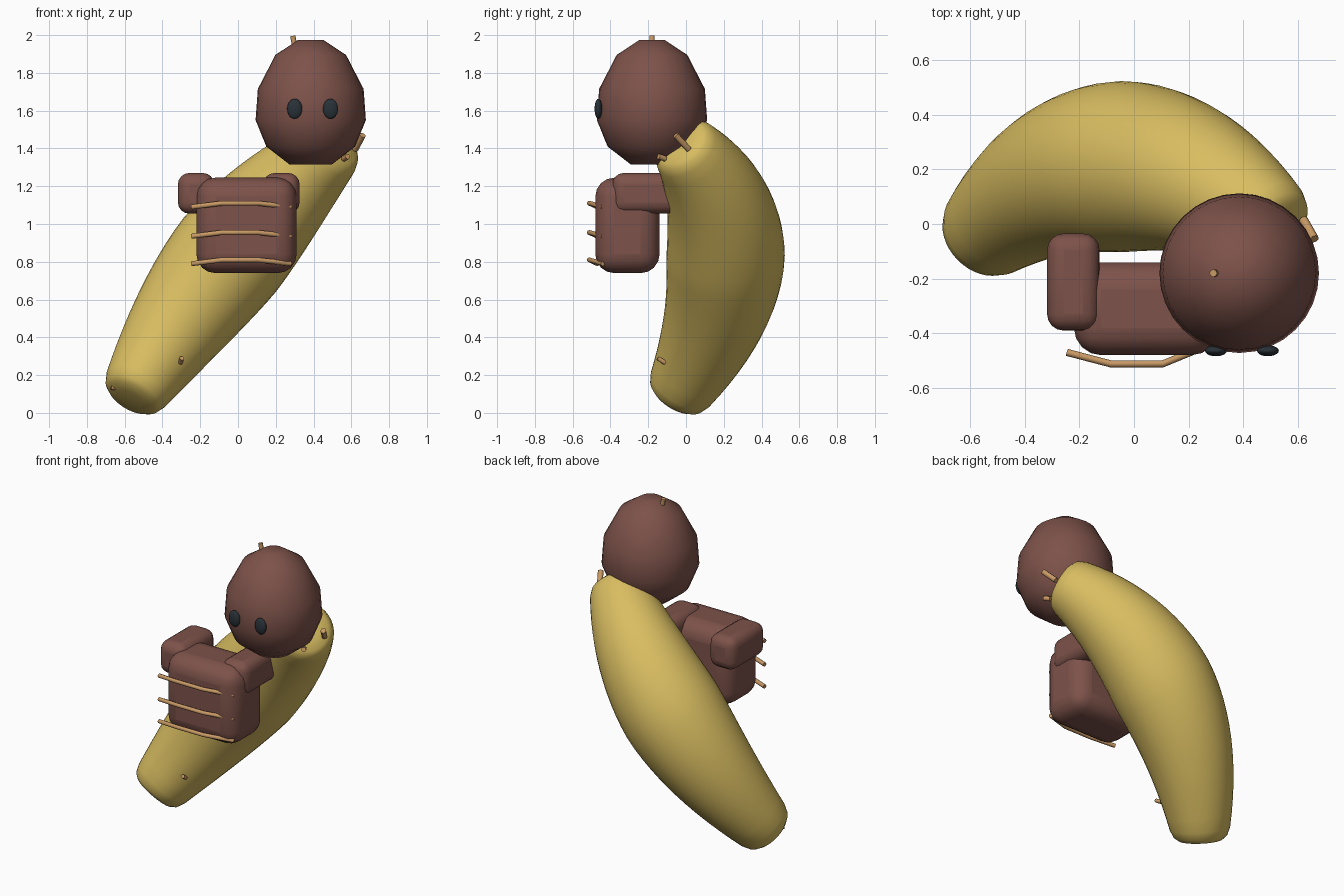
import bpy, bmesh, math
from mathutils import Vector

if "Cube" in bpy.data.objects:
    bpy.data.objects.remove(bpy.data.objects["Cube"], do_unlink=True)


def material(name, rgb):
    m = bpy.data.materials.new(name)
    m.use_nodes = True
    m.diffuse_color = (*rgb, 1)
    m.node_tree.nodes["Principled BSDF"].inputs["Base Color"].default_value = (*rgb, 1)
    return m


YELLOW = material("banana yellow", (0.69, 0.51, 0.12))
BROWN = material("warm brown", (0.205, 0.085, 0.068))
TAN = material("twig tan", (0.58, 0.32, 0.13))
DARK = material("eye slate", (0.022, 0.032, 0.04))


def finish(obj, name, mat, angle=60):
    obj.name = name
    obj.data.materials.append(mat)
    bpy.ops.object.select_all(action='DESELECT')
    obj.select_set(True)
    bpy.context.view_layer.objects.active = obj
    bpy.ops.object.shade_smooth_by_angle(angle=math.radians(angle))
    return obj


def tube(name, rings, mat, sides=32, angle=60):
    """Skin circles given as (centre, axis direction, radius)."""
    bm = bmesh.new()
    loops = []
    for centre, axis, r in rings:
        u = axis.cross(Vector((0, 1, 0))).normalized()
        v = axis.cross(u).normalized()
        turns = [math.tau * i / sides for i in range(sides)]
        loops.append([bm.verts.new(centre + r * (u * math.cos(a) + v * math.sin(a)))
                      for a in turns])
    for a, b in zip(loops, loops[1:]):
        for i in range(sides):
            j = (i + 1) % sides
            bm.faces.new((a[i], a[j], b[j], b[i]))
    bm.faces.new(loops[0][::-1])
    bm.faces.new(loops[-1])
    bmesh.ops.recalc_face_normals(bm, faces=bm.faces)
    mesh = bpy.data.meshes.new(name)
    bm.to_mesh(mesh)
    bm.free()
    obj = bpy.data.objects.new(name, mesh)
    bpy.context.collection.objects.link(obj)
    return finish(obj, name, mat, angle)


def rounded_box(name, low, high, bevel, mat):
    low, high = Vector(low), Vector(high)
    bpy.ops.mesh.primitive_cube_add(size=1, location=(low + high) / 2)
    obj = bpy.context.object
    obj.scale = high - low
    bpy.ops.object.transform_apply(location=False, rotation=False, scale=True)
    mod = obj.modifiers.new("soft edges", 'BEVEL')
    mod.width, mod.segments = bevel, 4
    return finish(obj, name, mat)


def twig(name, points, radius):
    pts = [Vector(p) for p in points]
    rings = []
    for i, p in enumerate(pts):
        axis = pts[min(i + 1, len(pts) - 1)] - pts[max(i - 1, 0)]
        rings.append((p, axis.normalized(), radius))
    return tube(name, rings, TAN, sides=8, angle=50)


# Banana: a tapered tube along a bowed spine, with softened blunt ends
bottom = Vector((-0.565, -0.055, 0.085))
middle = Vector((-0.045, 0.21, 0.835))
top = Vector((0.52, -0.03, 1.43))
slope = (top - bottom) / 2
bow = (top + bottom) / 2 - middle


def spine(t):
    return middle + slope * t + bow * t * t, (slope + 2 * bow * t).normalized()


def girth(t):
    return 0.313 - 0.145 * abs(t) ** 1.6


stations = [i / 12 * 0.94 for i in range(-12, 13)]
rings = [(*spine(t), girth(t)) for t in stations]
for t, shrink in ((0.985, 0.94), (1.005, 0.8), (1.015, 0.45)):
    rings.append((*spine(t), girth(t) * shrink))
    rings.insert(0, (*spine(-t), girth(t) * shrink))
tube("banana", rings, YELLOW, sides=40)

# Head: coarse rings stacked on a smooth round plan
HEAD = Vector((0.385, -0.18, 0))
profile = [(0.112, 1.315), (0.235, 1.41), (0.292, 1.55),
           (0.28, 1.715), (0.187, 1.895), (0.066, 1.975)]
tube("head", [(HEAD + Vector((0, 0, z)), Vector((0, 0, 1)), r) for r, z in profile], BROWN)

# Eyes
for side, x in (("right", 0.3), ("left", 0.49)):
    bpy.ops.mesh.primitive_uv_sphere_add(segments=20, ring_count=12, radius=1,
                                         location=(x, -0.464, 1.61))
    bpy.context.object.scale = (0.04, 0.02, 0.053)
    finish(bpy.context.object, side + "_eye", DARK)

# Body and arms
rounded_box("body", (-0.22, -0.48, 0.74), (0.31, -0.14, 1.245), 0.1, BROWN)
for side, x in (("right", -0.222), ("left", 0.23)):
    rounded_box(side + "_arm", (x - 0.096, -0.39, 1.055), (x + 0.096, -0.035, 1.27),
                0.06, BROWN)

# Bands across the chest
for i, z in enumerate((0.79, 0.935, 1.09)):
    twig(f"chest_band_{i + 1}", [(-0.245, -0.47, z), (-0.085, -0.512, z + 0.02),
                                 (0.105, -0.512, z + 0.02), (0.28, -0.44, z)], 0.013)

# Small twigs on the head and banana
twig("head_stem", [(0.302, -0.18, 1.93), (0.29, -0.18, 1.996)], 0.014)
twig("top_twig", [(0.62, 0.015, 1.395), (0.66, -0.055, 1.47)], 0.017)
twig("neck_twig", [(0.56, -0.11, 1.345), (0.58, -0.145, 1.358)], 0.015)
twig("lower_twig", [(-0.305, -0.11, 0.265), (-0.298, -0.15, 0.29)], 0.012)
twig("base_twig", [(-0.63, -0.05, 0.13), (-0.672, -0.06, 0.135)], 0.013)
